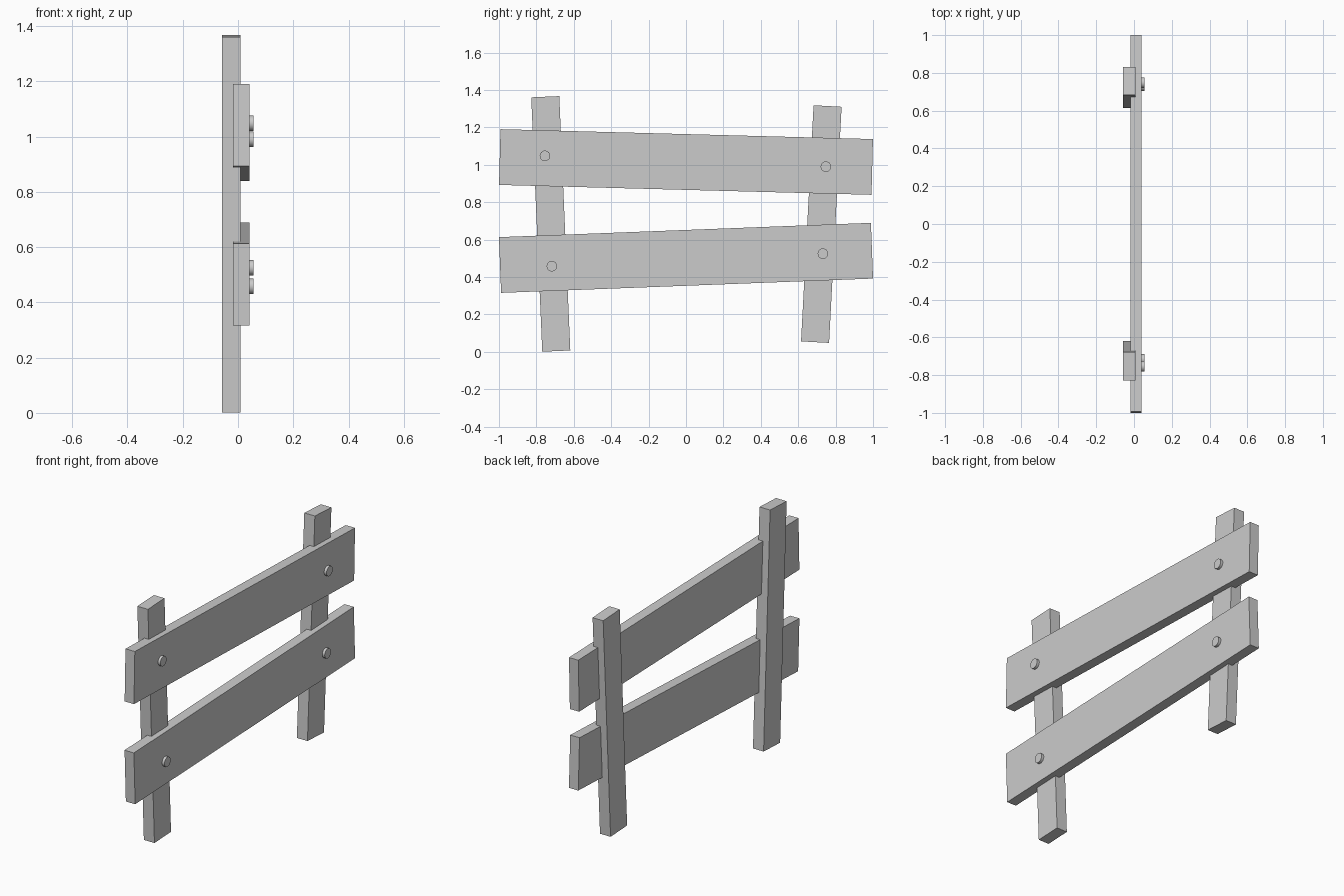
import bpy
from math import radians

if "Cube" in bpy.data.objects:
    bpy.data.objects.remove(bpy.data.objects["Cube"])


def board(name, x0, x1, y, z, size_y, size_z, tilt):
    """Flat timber between x0 and x1, tilted about the x axis."""
    bpy.ops.mesh.primitive_cube_add(size=1, location=((x0 + x1) / 2, y, z))
    ob = bpy.context.object
    ob.name = name
    ob.scale = (x1 - x0, size_y, size_z)
    bpy.ops.object.transform_apply(location=False, rotation=False, scale=True)
    ob.rotation_euler.x = radians(tilt)


def bolt(name, y, z, x0=0.02, x1=0.056):
    bpy.ops.mesh.primitive_cylinder_add(
        vertices=24, radius=0.028, depth=x1 - x0,
        location=((x0 + x1) / 2, y, z), rotation=(0, radians(90), 0))
    bpy.context.object.name = name
    bpy.ops.object.shade_smooth_by_angle(angle=radians(40))


# Upright posts, each leaning outward
board("left_post", -0.058, 0.009, -0.723, 0.684, 0.15, 1.361, 2.48)
board("right_post", -0.058, 0.009, 0.7235, 0.683, 0.15, 1.264, -3.04)

# Crooked horizontal rails
board("upper_rail", -0.018, 0.041, 0, 1.015, 1.992, 0.298, -1.52)
board("lower_rail", -0.018, 0.041, 0, 0.5025, 1.99, 0.298, 2.2)

# Bolt heads where rails meet posts
for i, (y, z) in enumerate([(-0.754, 1.048), (0.748, 0.99),
                            (-0.717, 0.458), (0.732, 0.525)]):
    bolt(f"bolt_{i + 1}", y, z)
